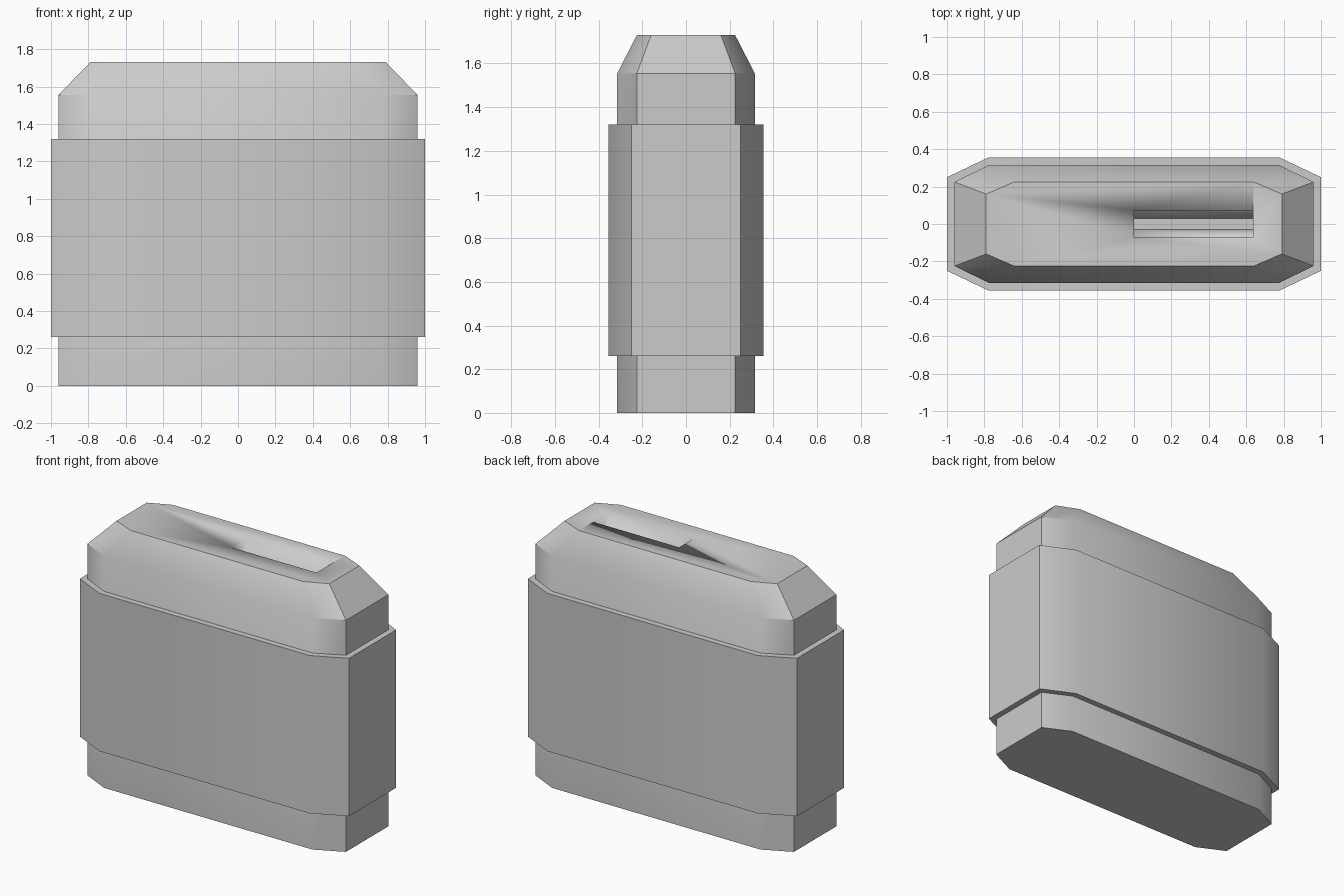
import bpy, bmesh
from math import radians

if "Cube" in bpy.data.objects:
    bpy.data.objects.remove(bpy.data.objects["Cube"])


def octagon(x_end, y_end, x_side, y_side):
    """Elongated octagon: end faces at x_end, long faces at y_side."""
    quarter = [(x_end, y_end), (x_side, y_side)]
    half = quarter + [(-x, y) for x, y in reversed(quarter)]
    return half + [(-x, -y) for x, y in half]


def rect(x0, x1, y):
    return [(x0, -y), (x1, -y), (x1, y), (x0, y)]


def loft(name, levels):
    """Solid through a stack of (outline, z) levels; vertical walls are smoothed."""
    bm = bmesh.new()
    rings = [[bm.verts.new((x, y, z)) for x, y in pts] for pts, z in levels]
    n = len(rings[0])
    bm.faces.new(rings[0][::-1])
    bm.faces.new(rings[-1])
    for a, b in zip(rings, rings[1:]):
        for i in range(n):
            j = (i + 1) % n
            bm.faces.new((a[i], a[j], b[j], b[i]))
    bmesh.ops.recalc_face_normals(bm, faces=bm.faces)
    for f in bm.faces:
        f.smooth = abs(f.normal.z) < 0.01
    mesh = bpy.data.meshes.new(name)
    bm.to_mesh(mesh)
    bm.free()
    mesh.set_sharp_from_angle(angle=radians(30))
    ob = bpy.data.objects.new(name, mesh)
    bpy.context.collection.objects.link(ob)
    return ob


# Inner body with bevelled top
inner = octagon(0.96, 0.225, 0.775, 0.315)
body = loft("inner_body", [
    (inner, 0.0),
    (inner, 1.555),
    (octagon(0.79, 0.16, 0.64, 0.225), 1.73),
])

# Wider sleeve around the middle
outer = octagon(1.0, 0.25, 0.78, 0.355)
loft("outer_sleeve", [(outer, 0.26), (outer, 1.32)])

# Tapered slot cut into the top
cutter = loft("slot_cutter", [
    (rect(0.0, 0.635, 0.03), 1.53),
    (rect(0.0, 0.635, 0.073), 1.73),
    (rect(0.0, 0.635, 0.084), 1.78),
])
cutter.hide_render = True
mod = body.modifiers.new("slot", "BOOLEAN")
mod.operation = "DIFFERENCE"
mod.solver = "EXACT"
mod.object = cutter
bpy.context.view_layer.objects.active = body
bpy.ops.object.modifier_apply(modifier=mod.name)
bpy.data.objects.remove(cutter)
